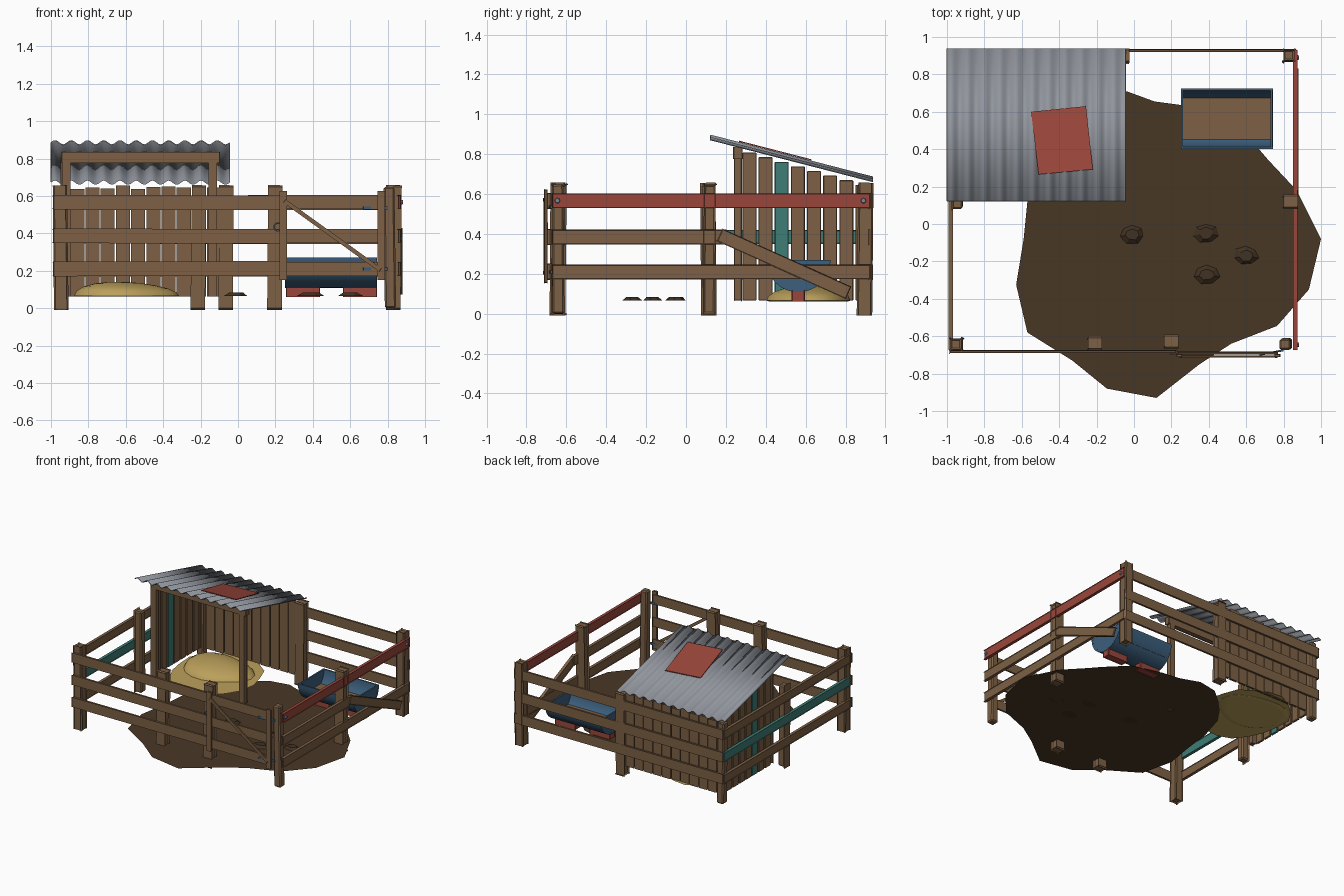
import bpy, bmesh, math, random
from mathutils import Vector, Matrix

if "Cube" in bpy.data.objects:
    bpy.data.objects.remove(bpy.data.objects["Cube"])
random.seed(4)
G = 0.066  # soil level: posts are sunk below it


def mat(name, c):
    m = bpy.data.materials.new(name)
    m.diffuse_color = (*c, 1)
    m.use_nodes = True
    m.node_tree.nodes["Principled BSDF"].inputs["Base Color"].default_value = m.diffuse_color
    return m


WOOD = mat("weathered wood", (.205, .118, .060))
MUD = mat("mud", (.066, .038, .018))
CLOD = mat("dark clod", (.052, .031, .016))
TIN = mat("roof tin", (.28, .30, .335))
RED = mat("faded red", (.32, .062, .043))
TEAL = mat("teal paint", (.05, .205, .18))
BLUE = mat("blue metal", (.045, .115, .205))
STRAW = mat("straw", (.50, .35, .105))
STEEL = mat("bolt steel", (.20, .25, .32))


def finish(name, bm, m, smooth=None):
    bmesh.ops.recalc_face_normals(bm, faces=bm.faces)
    me = bpy.data.meshes.new(name)
    bm.to_mesh(me)
    bm.free()
    me.materials.append(m)
    if smooth:
        me.shade_smooth()
        me.set_sharp_from_angle(angle=math.radians(smooth))
    ob = bpy.data.objects.new(name, me)
    bpy.context.collection.objects.link(ob)
    return ob


def board(name, p0, p1, width, thick, normal, m=WOOD, bevel=.004, taper=1):
    """Bevelled plank from p0 to p1; normal is the thickness direction."""
    p0, p1 = Vector(p0), Vector(p1)
    d = (p1 - p0).normalized()
    n = Vector(normal)
    n = (n - d * n.dot(d)).normalized()
    s = n.cross(d)
    bm = bmesh.new()
    bmesh.ops.create_cube(bm, size=1)
    for v in bm.verts:
        k = taper if v.co.x > 0 else 1
        base = p1 if v.co.x > 0 else p0
        v.co = base + n * v.co.y * thick * k + s * v.co.z * width * k
    if bevel:
        bmesh.ops.bevel(bm, geom=bm.edges[:], offset=bevel, segments=1, affect='EDGES')
    return finish(name, bm, m)


def prism(name, pts, vec, m, smooth=None):
    """Closed outline extruded along vec (flat sheet when vec is None)."""
    bm = bmesh.new()
    f = bm.faces.new([bm.verts.new(p) for p in pts])
    if vec:
        r = bmesh.ops.extrude_face_region(bm, geom=[f])
        bmesh.ops.translate(bm, vec=vec, verts=[v for v in r['geom'] if isinstance(v, bmesh.types.BMVert)])
        bm.faces.ensure_lookup_table()
    elif f.normal.z < 0:
        f.normal_flip()
    return finish(name, bm, m, smooth)


# mud patch
outline = [(-.04, .71), (.11, .655), (.26, .635), (.5, .57), (.66, .41), (.72, .34), (.87, .18), (1, -.08),
           (.935, -.35), (.765, -.545), (.52, -.64), (.35, -.75), (.12, -.93), (-.145, -.88), (-.33, -.73),
           (-.57, -.58), (-.63, -.325), (-.59, -.08), (-.57, .12), (-.5, .36), (-.38, .53), (-.2, .68)]
prism("mud_patch", [(x, y, G) for x, y in outline[::-1]], None, MUD)

# mud clods
for i, (x, y) in enumerate([(-.01, -.055), (.385, -.05), (.39, -.27), (.6, -.17)]):
    bm = bmesh.new()
    bmesh.ops.create_cone(bm, cap_ends=True, segments=7, radius1=.066, radius2=.04, depth=.018)
    for v in bm.verts:
        k = random.uniform(.88, 1.1)
        v.co = Vector((v.co.x * k + x, v.co.y * k * .78 + y, v.co.z + G + .009))
    finish(f"mud_clod_{i}", bm, CLOD)

# straw bedding: flat scatter and soft heap
ring = [2 * math.pi * i / 18 for i in range(18)]
prism("straw_scatter", [(-.58 + .34 * r * math.cos(a), .55 + .38 * r * math.sin(a), G + .004)
                        for a in ring for r in [random.uniform(.93, 1.03)]], None, STRAW)
bm = bmesh.new()
bmesh.ops.create_uvsphere(bm, u_segments=20, v_segments=10, radius=1)
for v in bm.verts:
    a = math.atan2(v.co.y, v.co.x)
    k = 1 + .06 * math.sin(3 * a + 1)
    z = max(v.co.z, -.05) * (.075 - .012 * v.co.x)
    v.co = Vector((-.61 + .28 * k * v.co.x, .62 + .21 * k * v.co.y, G + z))
finish("straw_heap", bm, STRAW, 40)

# fence posts
posts = [(-.945, -.645), (-.215, -.645), (.195, -.635), (.815, -.64), (.83, .115),
         (.83, .895), (-.065, .895), (-.945, .895), (-.945, .115)]
for i, (x, y) in enumerate(posts):
    lean = Vector((random.uniform(-.008, .008), random.uniform(-.008, .008), 0))
    board(f"fence_post_{i}", (x, y, 0), Vector((x, y, .648)) + lean, .06, .06, (1, 0, 0), bevel=.009, taper=.97)

# fence rails, one pass per height
for label, z in (("low", .21), ("mid", .385), ("top", .567)):
    w = lambda: z + random.uniform(-.003, .003)
    board(f"front_rail_{label}", (-.985, -.683, w()), (.225, -.683, w()), .07, .016, (0, 1, 0))
    board(f"back_rail_{label}", (-.98, .927, w()), (.865, .927, w()), .07, .016, (0, 1, 0))
    board(f"left_rail_{label}", (-.98, -.67, w()), (-.98, .925, w()), .07, .016, (1, 0, 0),
          TEAL if label == "mid" else WOOD)
    end = .2 if label == "mid" else .925
    board(f"right_rail_{label}", (.863, -.67, z), (.863, end, z), .074, .016, (1, 0, 0),
          RED if label == "top" else WOOD)
    # gate rails
    board(f"gate_rail_{label}", (.235, -.69, z), (.77, -.69, z), .066, .014, (0, 1, 0))
board("broken_rail", (.868, .17, .395), (.868, .815, .105), .068, .016, (1, 0, 0))

# bolts on the red rail
for i, y in enumerate((-.645, .89)):
    bm = bmesh.new()
    bmesh.ops.create_cone(bm, cap_ends=True, segments=8, radius1=.014, radius2=.011, depth=.012,
                          matrix=Matrix.Translation((.876, y, .567)) @ Matrix.Rotation(math.pi / 2, 4, 'Y'))
    finish(f"rail_bolt_{i}", bm, STEEL)

# gate stiles, brace, hinges and latch ring
for side, x in (("left", .241), ("right", .766)):
    board(f"gate_stile_{side}", (x, -.703, .155), (x, -.703, .622), .032, .018, (0, 1, 0))
board("gate_brace", (.25, -.708, .572), (.76, -.708, .205), .018, .012, (0, 1, 0), bevel=.002)
for i, z in enumerate((.535, .21)):
    board(f"gate_hinge_{i}", (.67, -.7, z), (.80, -.675, z), .014, .01, (0, 1, 0), BLUE, .001)
bm = bmesh.new()
N, M = 16, 6
vs = [[bm.verts.new((.213 + (.02 + .004 * math.cos(b)) * math.cos(a), -.695 + .004 * math.sin(b),
                     .435 + (.02 + .004 * math.cos(b)) * math.sin(a)))
       for b in [2 * math.pi * j / M for j in range(M)]] for a in [2 * math.pi * i / N for i in range(N)]]
for i in range(N):
    for j in range(M):
        k, l = (i + 1) % N, (j + 1) % M
        bm.faces.new((vs[i][j], vs[k][j], vs[k][l], vs[i][l]))
finish("gate_latch_ring", bm, STEEL, 60)

# shelter frame
for side, x in (("left", -.918), ("right", -.136)):
    board(f"shelter_post_{side}", (x, .26, G), (x, .26, .79), .038, .04, (0, 1, 0))
board("shelter_beam", (-.94, .26, .806), (-.1, .26, .806), .05, .04, (0, 1, 0))

# shelter walls
for i in range(8):
    y = .318 + i * .081
    board(f"side_plank_{i}", (-.94, y, G), (-.94, y, .808 - .285 * (y - .318)), .07, .018, (1, 0, 0),
          TEAL if i == 2 else WOOD, .003)
for i in range(10):
    x = -.86 + i * .0815
    board(f"back_plank_{i}", (x, .885, G), (x, .885, .643 + random.uniform(-.01, .01)), .07, .018, (0, 1, 0), bevel=.003)

# corrugated roof
X0, X1, Y0, Y1, ZF, ZB = -1.0, -.045, .122, .937, .884, .674
roof_z = lambda y: ZF + (ZB - ZF) * (y - Y0) / (Y1 - Y0)
bm = bmesh.new()
rows = []
for i in range(89):
    x = X0 + (X1 - X0) * i / 88
    h = .011 * math.sin(2 * math.pi * 11 * i / 88)
    rows.append([bm.verts.new((x, y, roof_z(y) + h)) for y in (Y0, Y1)])
for a, b in zip(rows, rows[1:]):
    bm.faces.new((a[0], b[0], b[1], a[1]))
roof = finish("corrugated_roof", bm, TIN, 50)
mod = roof.modifiers.new("thickness", 'SOLIDIFY')
mod.thickness, mod.offset = .006, 0

# red roof patch, slightly turned
prism("roof_patch", [(x, y, roof_z(y) + .015) for x, y in
                     ((-.55, .6), (-.51, .265), (-.22, .292), (-.257, .63))], (0, 0, .006), RED)

# half-barrel trough with end plates, feed and feet
CY, CZ, R, T = .563, .27, .162, .012
arc = lambda x, r: [(x, CY + r * math.cos(a), CZ + r * math.sin(a))
                    for a in [math.pi + math.pi * i / 16 for i in range(17)]]
bm = bmesh.new()
loops = [arc(.25, R), arc(.742, R), arc(.742, R - T), arc(.25, R - T)]
vs = [[bm.verts.new(p) for p in lp] for lp in loops]
for k in range(4):
    a, b = vs[k], vs[(k + 1) % 4]
    for i in range(16):
        bm.faces.new((a[i], a[i + 1], b[i + 1], b[i]))
for i in (0, 16):
    bm.faces.new([v[i] for v in vs])
finish("trough_shell", bm, BLUE, 35)
for side, x in (("left", .251), ("right", .729)):
    prism(f"trough_end_{side}", arc(x, R - .003), (.012, 0, 0), BLUE)
prism("trough_feed", [(.262, CY - .124, .166), (.73, CY - .124, .166), (.73, CY + .124, .166),
                      (.262, CY + .124, .166)], (0, 0, .004), WOOD)
for side, x in (("left", .26), ("right", .565)):
    board(f"trough_foot_{side}", (x, CY, .09), (x + .175, CY, .09), .05, .06, (0, 1, 0), RED)
